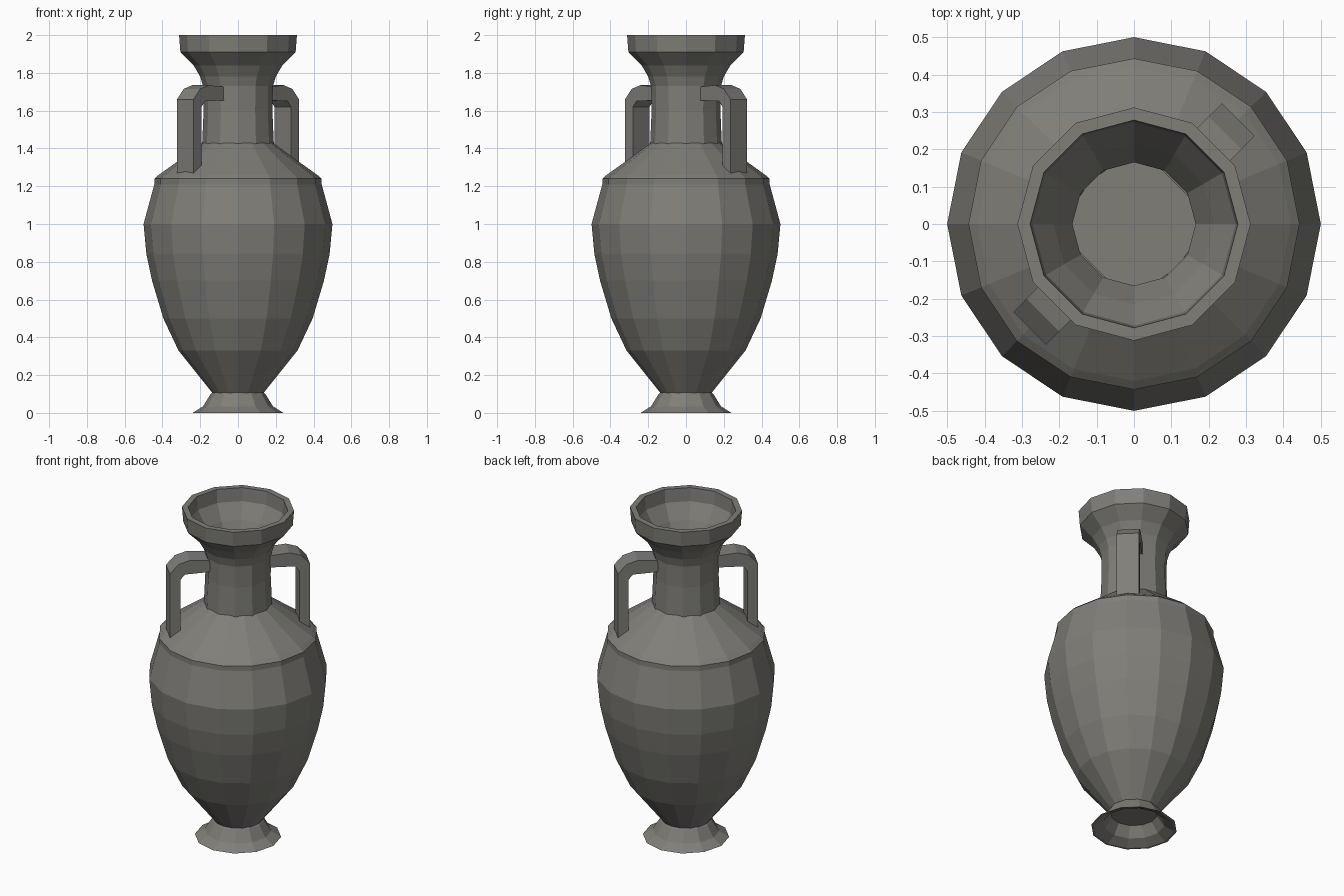
import bpy, bmesh, math

if "Cube" in bpy.data.objects:
    bpy.data.objects.remove(bpy.data.objects["Cube"])

# Dark warm grey clay
clay = bpy.data.materials.new("dark_clay")
clay.diffuse_color = (0.215, 0.21, 0.19, 1)
clay.use_nodes = True
clay.node_tree.nodes["Principled BSDF"].inputs["Base Color"].default_value = clay.diffuse_color


def finish(bm, name):
    me = bpy.data.meshes.new(name)
    bmesh.ops.recalc_face_normals(bm, faces=bm.faces)
    bm.to_mesh(me)
    bm.free()
    me.materials.append(clay)
    ob = bpy.data.objects.new(name, me)
    bpy.context.collection.objects.link(ob)
    return ob


def lathe(name, profile, sides, cap_end=False):
    """Turn a list of (radius, height) points into a flat-sided round."""
    bm = bmesh.new()
    rings = []
    for r, z in profile:
        rings.append([bm.verts.new((r * math.cos(2 * math.pi * i / sides),
                                    r * math.sin(2 * math.pi * i / sides), z))
                      for i in range(sides)])
    for a, b in zip(rings, rings[1:]):
        for i in range(sides):
            j = (i + 1) % sides
            bm.faces.new((a[i], a[j], b[j], b[i]))
    if cap_end:
        bm.faces.new(rings[-1])
    return finish(bm, name)


def handle(name, outline, half_width, angle):
    """Extrude a side outline (radius, height) across the strap's width."""
    bm = bmesh.new()
    c, s = math.cos(angle), math.sin(angle)
    sides = []
    for w in (-half_width, half_width):
        sides.append([bm.verts.new((r * c - w * s, r * s + w * c, z)) for r, z in outline])
    n = len(outline)
    bm.faces.new(sides[0])
    bm.faces.new(sides[1][::-1])
    for i in range(n):
        j = (i + 1) % n
        bm.faces.new((sides[0][i], sides[0][j], sides[1][j], sides[1][i]))
    return finish(bm, name)


# Flared foot, hollow underneath, closed by a disc below the body
lathe("foot", [(0.135, 0.11), (0.145, 0.10), (0.185, 0.035), (0.24, 0.0),
               (0.225, 0.0), (0.17, 0.03), (0.13, 0.09)], 12, cap_end=True)

# Belly with shoulder ridge, narrowing up to the neck; flat floor inside
lathe("body", [(0.185, 1.43), (0.315, 1.335), (0.42, 1.26), (0.443, 1.24),
               (0.443, 1.21), (0.50, 1.0), (0.485, 0.84), (0.455, 0.70),
               (0.395, 0.50), (0.315, 0.33), (0.135, 0.105),
               (0.165, 0.15)], 16, cap_end=True)

# Neck, flared mouth and thick lip with inner wall
lathe("neck_and_mouth", [(0.19, 1.42), (0.182, 1.60), (0.185, 1.73), (0.20, 1.78),
                         (0.235, 1.84), (0.305, 1.91), (0.312, 2.0), (0.278, 2.0),
                         (0.272, 1.92), (0.215, 1.83), (0.165, 1.73), (0.165, 1.42)], 12)

# Two strap handles on opposite diagonals
strap = [(0.155, 1.725), (0.28, 1.735), (0.345, 1.715), (0.395, 1.66), (0.395, 1.25),
         (0.335, 1.29), (0.335, 1.62), (0.31, 1.65), (0.155, 1.655)]
for label, deg in (("handle_back_right", 45), ("handle_front_left", 225)):
    handle(label, strap, 0.062, math.radians(deg))
